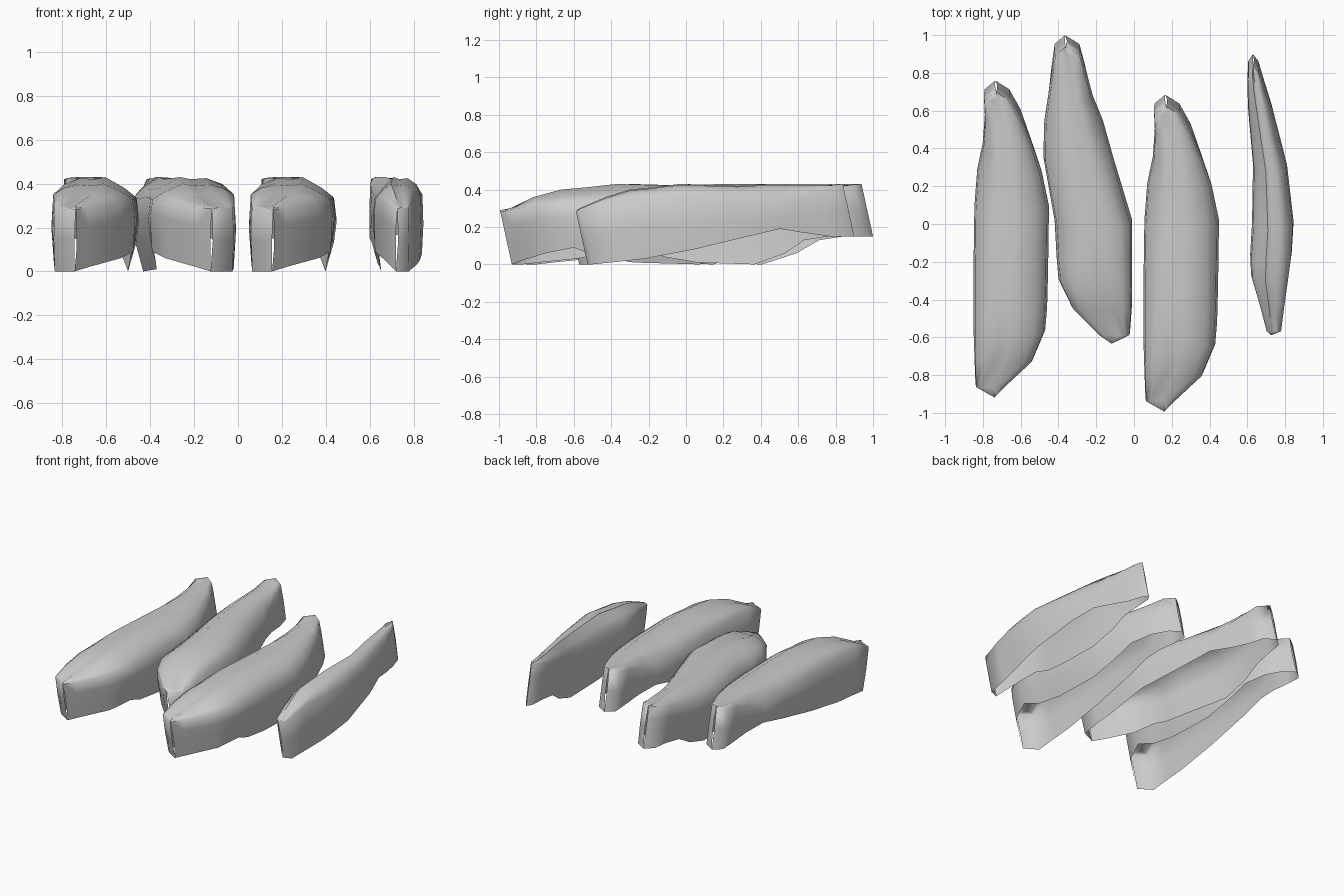
import bpy, bmesh

if "Cube" in bpy.data.objects:
    bpy.data.objects.remove(bpy.data.objects["Cube"])

# Height profiles shared by all strips, front tip to back tip
TOP = [.29, .30, .36, .40, .41, .43, .42, .43, .43, .43, .43, .43]
SHOULDER_STRAIGHT = [.01, .01, .03, .05, .06, .08, .09, .13, .08, .04, .01, .0]
SHOULDER_BEVEL = [.01, .01, .04, .07, .08, .09, .09, .08, .06, .04, .01, .0]
LOW_STRAIGHT = [0, 0, .015, .03, .05, .08, .15, .19, .17, .15, .15, .15]
LOW_BEVEL = [0, .02, .06, .09, .04, .01, .0, .06, .13, .15, .15, .15]
INSET_BEVEL = [0, 0, 0, .02, .09, .12, .13, .1, .04, 0, 0, 0]   # flap curling inwards

# Plan outlines: y, left x, right x
PLAN_A = [(-.92, -.745, -.735), (-.86, -.84, -.68), (-.72, -.845, -.535),
          (-.56, -.85, -.47), (-.44, -.85, -.46), (-.25, -.85, -.455),
          (.10, -.845, -.45), (.30, -.83, -.49), (.45, -.80, -.54),
          (.60, -.79, -.60), (.71, -.795, -.66), (.76, -.735, -.725)]
PLAN_B = [(-.635, -.125, -.115), (-.585, -.19, -.02), (-.44, -.33, -.01),
          (-.29, -.40, -.01), (-.17, -.41, -.01), (.02, -.42, -.01),
          (.36, -.48, -.11), (.56, -.475, -.165), (.70, -.455, -.22),
          (.84, -.435, -.255), (.95, -.42, -.285), (1.0, -.365, -.355)]
PLAN_D = [(-.59, .72, .73), (-.565, .70, .78), (-.41, .66, .80),
          (-.27, .62, .82), (-.16, .615, .835), (.01, .625, .845),
          (.32, .63, .81), (.50, .615, .765), (.62, .605, .735),
          (.76, .60, .69), (.86, .605, .66), (.90, .63, .635)]


def strip(name, plan, mirror=False, dx=0, dy=0):
    """Hollow strip, open underneath, closed to a vertical edge at both tips."""
    bm = bmesh.new()
    rings = []
    last = len(plan) - 1
    for i, (y, xl, xr) in enumerate(plan):
        t, lo_s, lo_b, inset = TOP[i], LOW_STRAIGHT[i], LOW_BEVEL[i], INSET_BEVEL[i]
        zs, zb = t - SHOULDER_STRAIGHT[i], t - SHOULDER_BEVEL[i]
        # cross-section from the straight side (0) over the top to the bevelled side (1)
        section = [(.03, lo_s), (0, lo_s + (zs - lo_s) * .5), (.02, zs),
                   (.15, t - (t - zs) * .4), (.33, t - .005), (.5, t - .01), (.62, t),
                   (.84, t - (t - zb) * .55), (.97, zb),
                   (1, lo_b + (zb - lo_b) * .7), (1 - inset * .25, lo_b + (zb - lo_b) * .4),
                   (1 - inset, lo_b)]
        ring = []
        for u, z in section:
            yy = y - .22 * (z - (.29 - .14 * i / last))   # leaning ends
            v = 1 - u if mirror else u
            ring.append(bm.verts.new((xl + (xr - xl) * v + dx, yy + dy, z)))
        rings.append(ring)
    for a, b in zip(rings, rings[1:]):
        for k in range(len(a) - 1):
            bm.faces.new((a[k], b[k], b[k + 1], a[k + 1]))
    if mirror:
        bmesh.ops.reverse_faces(bm, faces=bm.faces[:])
    # close the tips to one vertical edge
    bmesh.ops.remove_doubles(bm, verts=rings[0] + rings[-1], dist=.011)
    mesh = bpy.data.meshes.new(name)
    bm.to_mesh(mesh)
    bm.free()
    ob = bpy.data.objects.new(name, mesh)
    bpy.context.collection.objects.link(ob)
    bpy.ops.object.select_all(action='DESELECT')
    ob.select_set(True)
    bpy.context.view_layer.objects.active = ob
    bpy.ops.object.shade_smooth_by_angle(angle=1.1)


strip("left_strip", PLAN_A)
strip("slanted_strip", PLAN_B, mirror=True)
strip("middle_strip", PLAN_A, dx=.9, dy=-.075)
strip("narrow_strip", PLAN_D, mirror=True)
